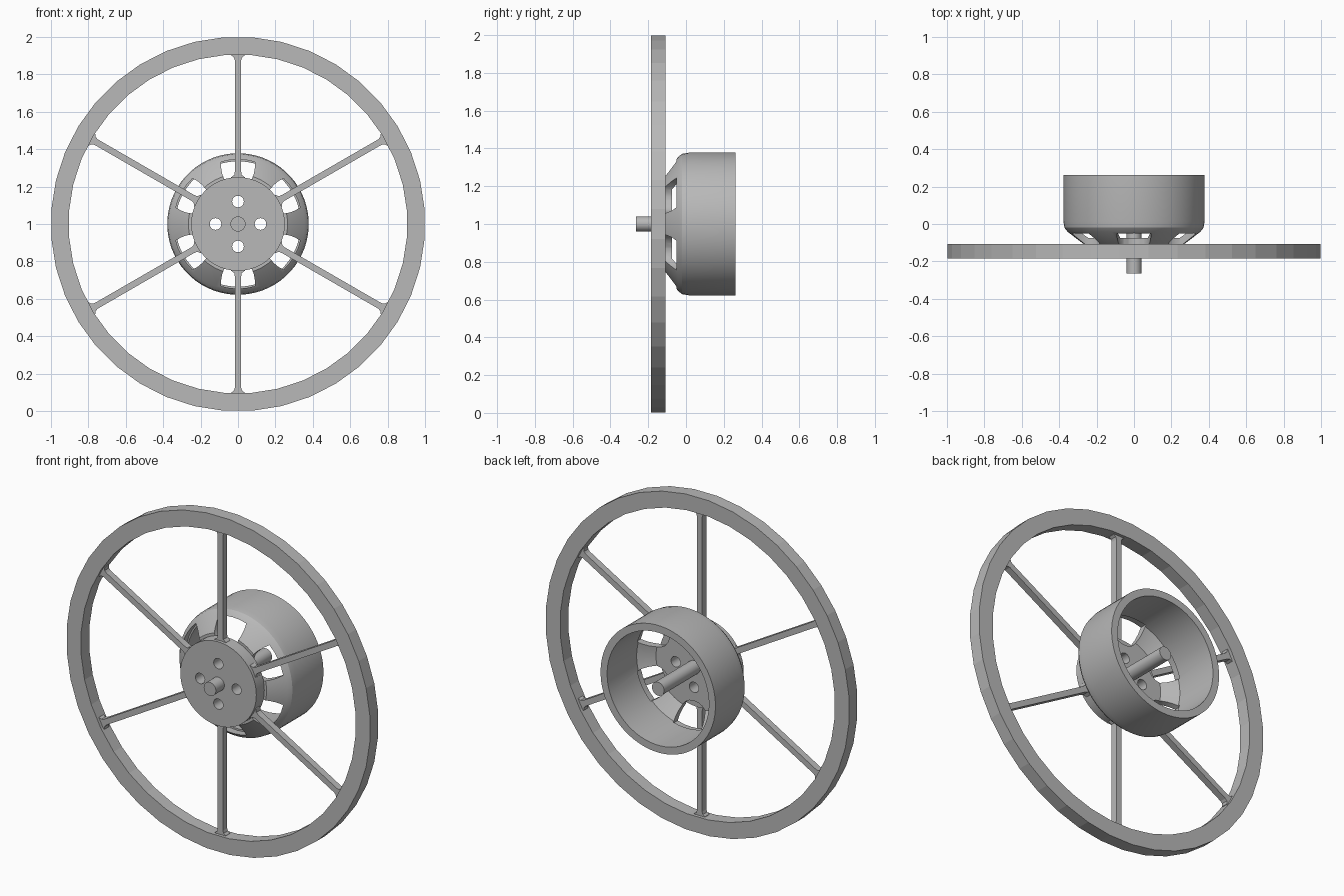
import bpy, bmesh, math
from mathutils import Vector

if "Cube" in bpy.data.objects:
    bpy.data.objects.remove(bpy.data.objects["Cube"])

grey = bpy.data.materials.new("metal_grey")
grey.diffuse_color = (0.48, 0.48, 0.48, 1)
grey.use_nodes = True
grey.node_tree.nodes["Principled BSDF"].inputs["Base Color"].default_value = grey.diffuse_color
AXIS_Z = 1.0                      # height of the wheel axis


def finish(name, bm, smooth=None):
    bmesh.ops.remove_doubles(bm, verts=bm.verts, dist=1e-5)
    bmesh.ops.recalc_face_normals(bm, faces=bm.faces)
    me = bpy.data.meshes.new(name)
    bm.to_mesh(me)
    bm.free()
    me.materials.append(grey)
    ob = bpy.data.objects.new(name, me)
    bpy.context.collection.objects.link(ob)
    if smooth:
        shade(ob, smooth)
    return ob


def shade(ob, angle):
    bpy.ops.object.select_all(action='DESELECT')
    ob.select_set(True)
    bpy.context.view_layer.objects.active = ob
    bpy.ops.object.shade_smooth_by_angle(angle=math.radians(angle))


def lathe(name, profile, sides, smooth=None):
    """Revolve a closed (radius, y) loop around the wheel axis."""
    bm = bmesh.new()
    rings = []
    for i in range(sides):
        a = 2 * math.pi * (i + 0.5) / sides
        rings.append([bm.verts.new((r * math.sin(a), y, AXIS_Z + r * math.cos(a)))
                      for r, y in profile])
    n = len(profile)
    for i in range(sides):
        p, q = rings[i], rings[(i + 1) % sides]
        for j in range(n):
            k = (j + 1) % n
            bm.faces.new((p[j], q[j], q[k], p[k]))
    return finish(name, bm, smooth)


def prism(bm, outline, y0, y1, turn=0.0):
    """Extrude an (across, outward) outline along y, turned about the axis."""
    c, s = math.cos(turn), math.sin(turn)
    pts = [(t * c + r * s, AXIS_Z + r * c - t * s) for t, r in outline]
    lo = [bm.verts.new((x, y0, z)) for x, z in pts]
    hi = [bm.verts.new((x, y1, z)) for x, z in pts]
    bm.faces.new(lo)
    bm.faces.new(hi[::-1])
    for i in range(len(pts)):
        k = (i + 1) % len(pts)
        bm.faces.new((lo[i], hi[i], hi[k], lo[k]))


def mirrored(half):
    return half + [(-t, r) for t, r in reversed(half) if t > 0]


def circle(cx, cz, r, n):
    return [(cx + r * math.cos(2 * math.pi * i / n),
             cz + r * math.sin(2 * math.pi * i / n)) for i in range(n)]


def cut(ob, cutter):
    cutter.hide_render = True
    mod = ob.modifiers.new("cut", 'BOOLEAN')
    mod.operation = 'DIFFERENCE'
    mod.solver = 'EXACT'
    mod.object = cutter
    bpy.ops.object.select_all(action='DESELECT')
    bpy.context.view_layer.objects.active = ob
    ob.select_set(True)
    bpy.ops.object.modifier_apply(modifier=mod.name)


FRONT, BACK = -0.185, -0.108      # faces of the wheel

# Outer rim
lathe("rim", [(1.0, FRONT), (1.0, BACK), (0.905, BACK), (0.905, FRONT)], 40)

# Six thin spokes, flared where they meet rim and hub
bm = bmesh.new()
spoke = mirrored([(0.045, 0.225), (0.036, 0.25), (0.02, 0.262), (0.017, 0.28),
                  (0.017, 0.875), (0.022, 0.89), (0.036, 0.9), (0.036, 0.915)])
for i in range(6):
    prism(bm, spoke, -0.167, -0.127, i * math.pi / 3)
finish("spokes", bm)

# Hub plate
bm = bmesh.new()
prism(bm, circle(0, 0, 0.25, 48), FRONT, BACK)
hub = finish("hub_plate", bm)

# Motor bell: open drum with a sloped front
bell = lathe("motor_bell", [
    (0.378, 0.263), (0.378, 0.015), (0.372, -0.02), (0.355, -0.042),
    (0.265, -0.11), (0.03, -0.11), (0.03, -0.075), (0.25, -0.075),
    (0.335, -0.015), (0.335, 0.263)], 64)

# Rounded windows between the six arms of the bell
bm = bmesh.new()
window = mirrored([(0, 0.2), (0.03, 0.204), (0.055, 0.218), (0.074, 0.24),
                   (0.085, 0.27), (0.09, 0.3), (0.09, 0.332),
                   (0.045, 0.342), (0, 0.345)])
for i in range(6):
    prism(bm, window, -0.3, -0.005, i * math.pi / 3)
windows = finish("window_cutter", bm)

# Four bolt holes through hub plate and bell
bm = bmesh.new()
for x, z in ((0.12, 0), (-0.12, 0), (0, 0.12), (0, -0.12)):
    prism(bm, circle(x, z, 0.031, 20), -0.4, 0.1)
holes = finish("hole_cutter", bm)

cut(bell, windows)
cut(bell, holes)
cut(hub, holes)
bpy.data.objects.remove(windows)
bpy.data.objects.remove(holes)
shade(bell, 25)
shade(hub, 25)

# Central shaft
bm = bmesh.new()
prism(bm, circle(0, 0, 0.04, 32), -0.265, 0.263)
finish("shaft", bm, 30)
